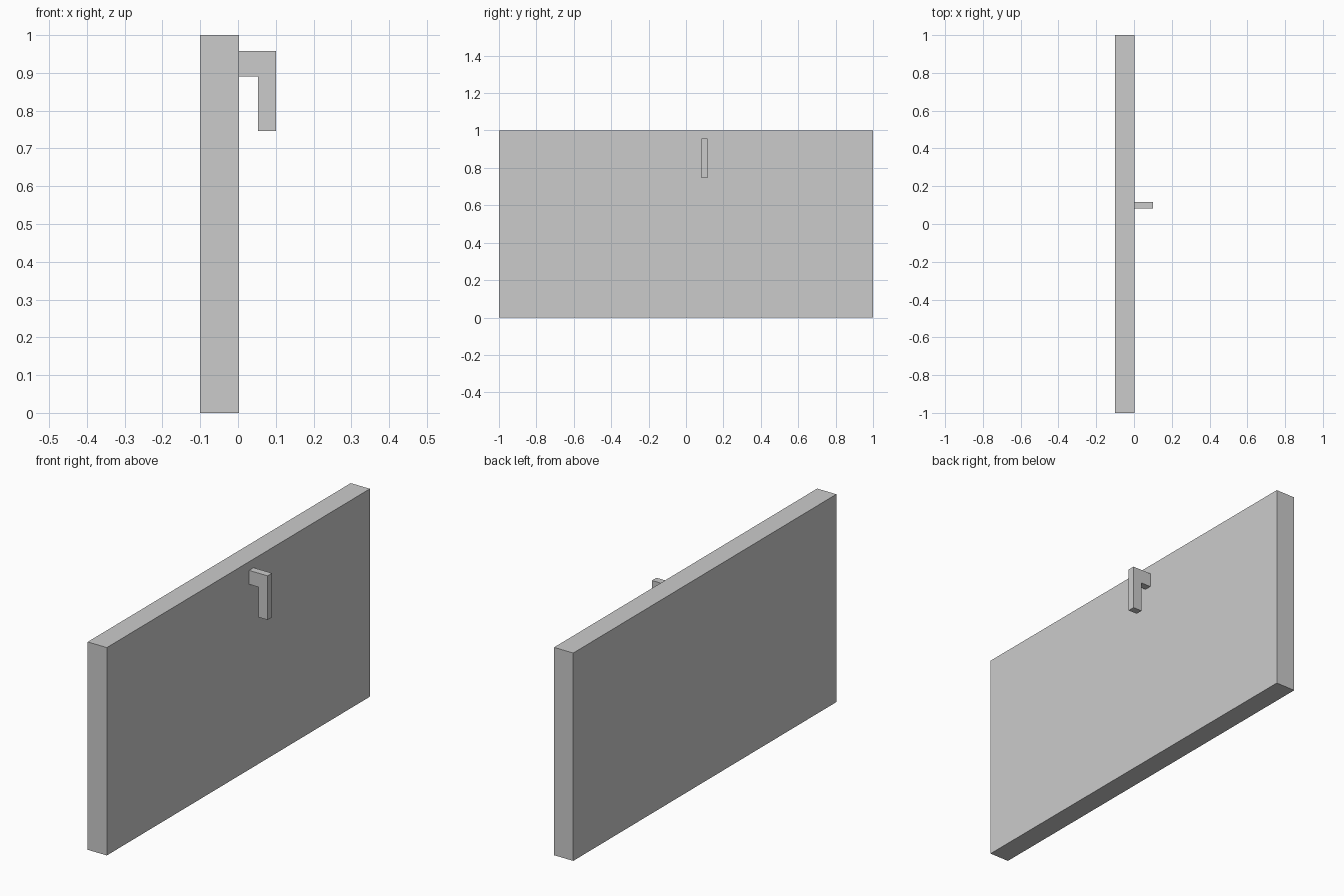
import bpy
import bmesh

if "Cube" in bpy.data.objects:
    bpy.data.objects.remove(bpy.data.objects["Cube"])


def extruded(name, profile, y0, y1):
    """Extrude an x-z outline along y into a closed solid."""
    bm = bmesh.new()
    face = bm.faces.new([bm.verts.new((x, y0, z)) for x, z in profile])
    ext = bmesh.ops.extrude_face_region(bm, geom=[face])
    verts = [v for v in ext["geom"] if isinstance(v, bmesh.types.BMVert)]
    bmesh.ops.translate(bm, vec=(0, y1 - y0, 0), verts=verts)
    bmesh.ops.recalc_face_normals(bm, faces=bm.faces)
    mesh = bpy.data.meshes.new(name)
    bm.to_mesh(mesh)
    bm.free()
    obj = bpy.data.objects.new(name, mesh)
    bpy.context.collection.objects.link(obj)
    return obj


FACE_X = 0.002  # front surface of the panel, where the hook is attached

# Wall panel
extruded("wall_panel", [(-0.1, 0), (FACE_X, 0), (FACE_X, 1), (-0.1, 1)], -1, 1)

# L-shaped hook: short arm out of the panel, then a leg pointing down
extruded("hook", [(FACE_X, 0.958), (0.1, 0.958), (0.1, 0.746),
                  (0.053, 0.746), (0.053, 0.891), (FACE_X, 0.891)],
         0.082, 0.116)
